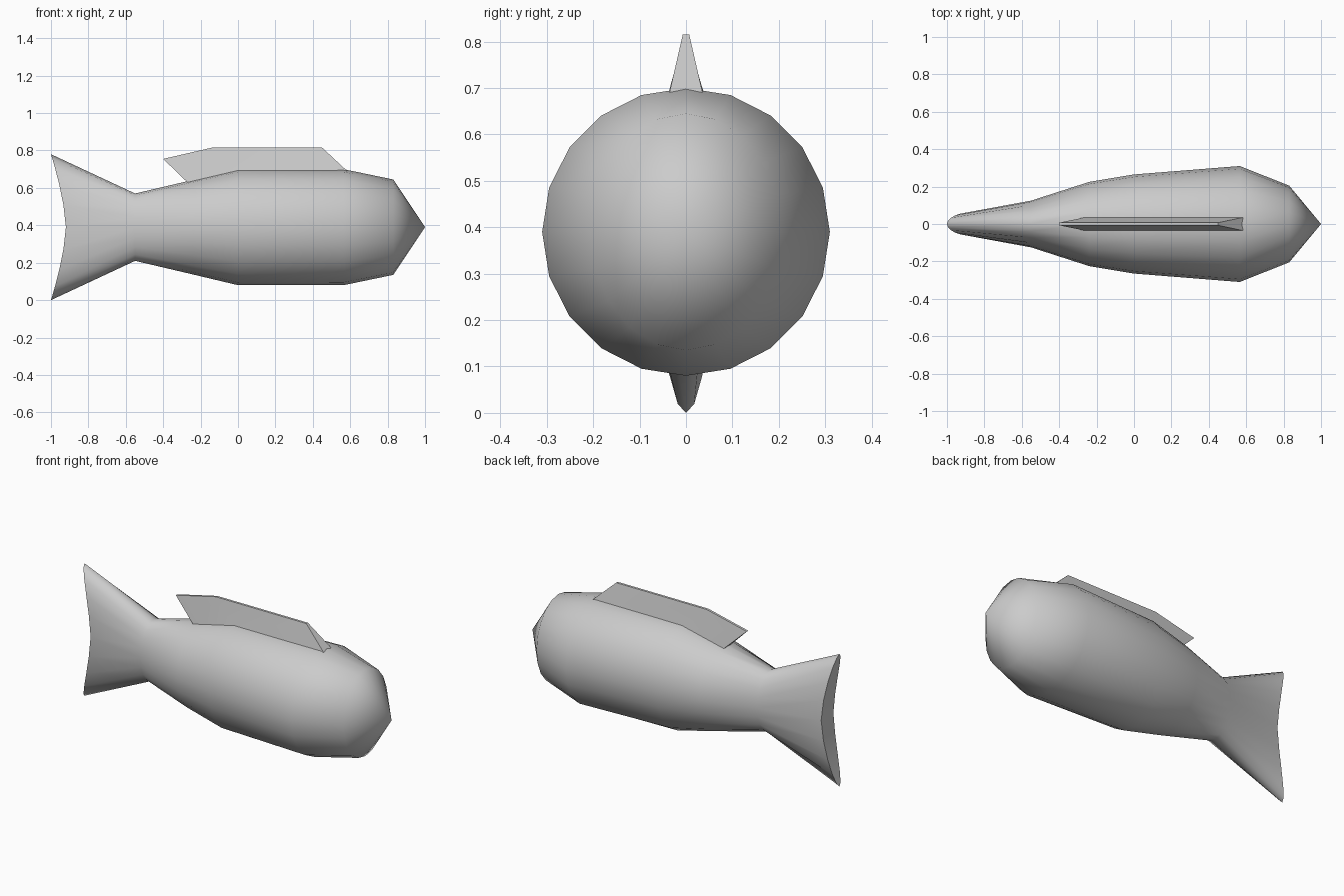
import bpy, bmesh, math

if "Cube" in bpy.data.objects:
    bpy.data.objects.remove(bpy.data.objects["Cube"])

SIDES = 20
ZC = 0.39


def finish(name, bm, angle):
    bmesh.ops.recalc_face_normals(bm, faces=bm.faces[:])
    mesh = bpy.data.meshes.new(name)
    bm.to_mesh(mesh)
    bm.free()
    ob = bpy.data.objects.new(name, mesh)
    bpy.context.collection.objects.link(ob)
    bpy.ops.object.select_all(action='DESELECT')
    ob.select_set(True)
    bpy.context.view_layer.objects.active = ob
    bpy.ops.object.shade_smooth_by_angle(angle=math.radians(angle))
    return ob


def bridge(bm, a, b):
    n = len(a)
    for i in range(n):
        j = (i + 1) % n
        bm.faces.new((a[i], a[j], b[j], b[i]))


# Body with flared tail: rings of x, half width, half height, backward sweep
stations = [
    (0.83, 0.205, 0.255, 0),
    (0.565, 0.31, 0.31, 0),
    (0.0, 0.265, 0.31, 0),
    (-0.24, 0.225, 0.253, 0),
    (-0.55, 0.125, 0.18, 0),
    (-0.92, 0.057, 0.39, 0.08),
]
bm = bmesh.new()
rings = []
for x, ry, rz, sweep in stations:
    ring = []
    for i in range(SIDES):
        a = 2 * math.pi * i / SIDES
        c, s = math.cos(a), math.sin(a)
        ring.append(bm.verts.new((x - sweep * abs(s) ** 1.5, ry * c, ZC + rz * s)))
    rings.append(ring)
for a, b in zip(rings, rings[1:]):
    bridge(bm, a, b)

# Pointed nose
nose = bm.verts.new((1.0, 0, ZC))
for i in range(SIDES):
    bm.faces.new((rings[0][i], rings[0][(i + 1) % SIDES], nose))

# Concave tail end, closed with strips from side to side
end = rings[-1]
half = SIDES // 2
quarter = SIDES // 4
for i in range(-quarter, quarter):
    quad = [end[i], end[i + 1], end[(half - i - 1) % SIDES], end[(half - i) % SIDES]]
    bm.faces.new(list(dict.fromkeys(quad)))
finish("fish_body", bm, 60)

# Back fin: swept wedge, thick at the root and thin at the top
bm = bmesh.new()
fin = [
    ((-0.25, 0.61), (-0.40, 0.755)),
    ((0.0, 0.68), (-0.14, 0.815)),
    ((0.595, 0.68), (0.45, 0.815)),
]
sections = []
for (xb, zb), (xt, zt) in fin:
    sections.append([bm.verts.new(p) for p in (
        (xb, -0.038, zb), (xt, -0.007, zt), (xt, 0.007, zt), (xb, 0.038, zb))])
for a, b in zip(sections, sections[1:]):
    bridge(bm, a, b)
bm.faces.new(sections[0])
bm.faces.new(sections[-1])
finish("back_fin", bm, 30)
